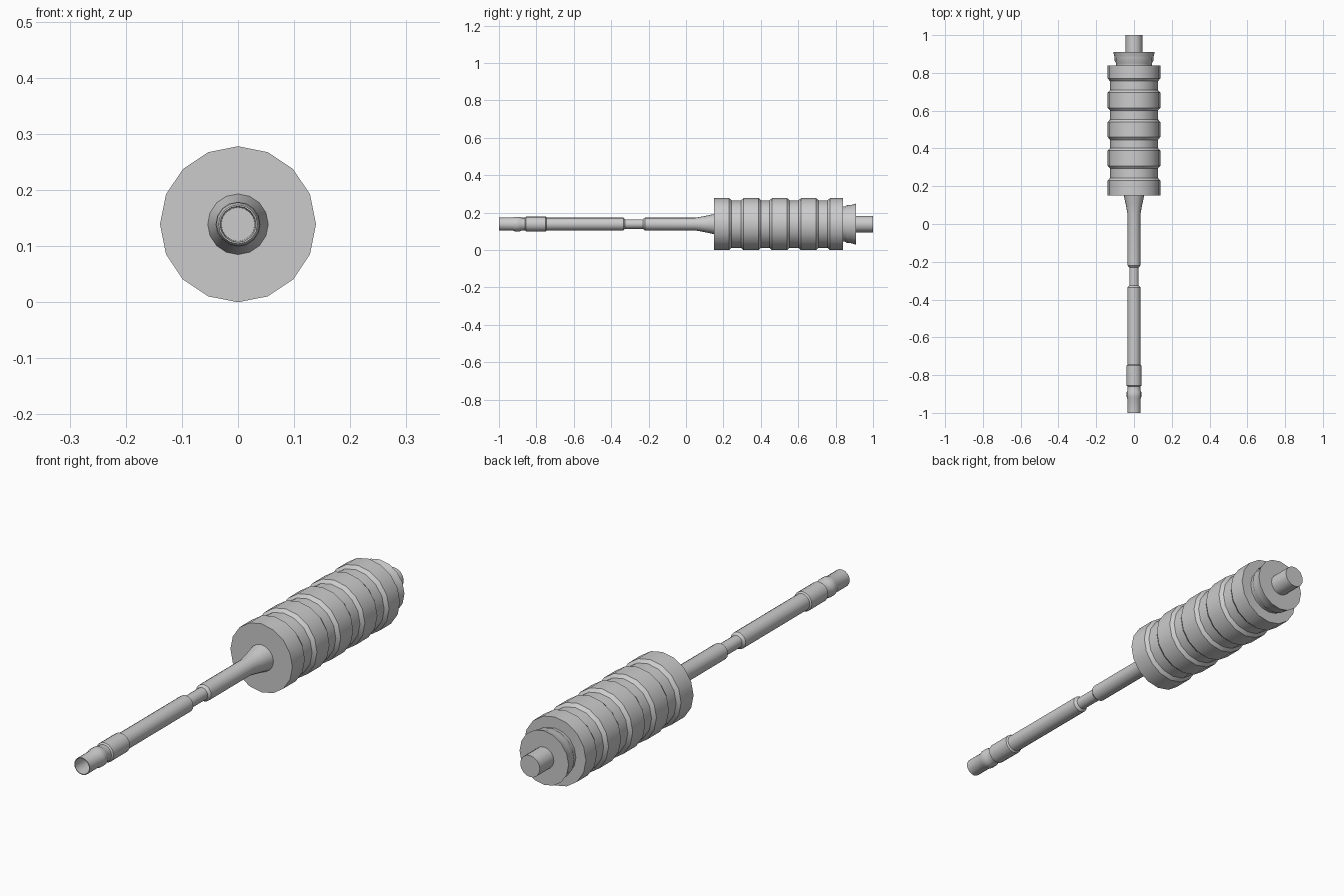
import bpy, bmesh, math

if "Cube" in bpy.data.objects:
    bpy.data.objects.remove(bpy.data.objects["Cube"])

SIDES = 16
AXIS_Z = 0.139


def lathe(name, profile):
    """Revolve (y, radius) points about the tool's long axis; radius 0 closes an end."""
    bm = bmesh.new()
    rings = []
    for y, r in profile:
        if r == 0:
            rings.append([bm.verts.new((0, y, AXIS_Z))] * SIDES)
        else:
            rings.append([bm.verts.new((r * math.cos(2 * math.pi * i / SIDES), y,
                                        AXIS_Z + r * math.sin(2 * math.pi * i / SIDES)))
                          for i in range(SIDES)])
    for a, b in zip(rings, rings[1:]):
        for i in range(SIDES):
            j = (i + 1) % SIDES
            bm.faces.new(list(dict.fromkeys((a[i], a[j], b[j], b[i]))))
    bmesh.ops.recalc_face_normals(bm, faces=bm.faces)
    mesh = bpy.data.meshes.new(name)
    bm.to_mesh(mesh)
    bm.free()
    obj = bpy.data.objects.new(name, mesh)
    bpy.context.collection.objects.link(obj)
    bpy.context.view_layer.objects.active = obj
    bpy.ops.object.select_all(action='DESELECT')
    obj.select_set(True)
    bpy.ops.object.shade_smooth_by_angle(angle=math.radians(35))
    return obj


# Hollow tip, collar, necked shaft and flare into the grip
lathe("shaft", [
    (-0.90, 0), (-0.90, 0.030), (-1.0, 0.032), (-1.0, 0.035),
    (-0.925, 0.035), (-0.915, 0.039), (-0.89, 0.039), (-0.88, 0.034),
    (-0.86, 0.034), (-0.855, 0.040), (-0.75, 0.040), (-0.745, 0.034),
    (-0.335, 0.034), (-0.325, 0.025), (-0.23, 0.025), (-0.22, 0.034),
    (0.05, 0.034), (0.10, 0.043), (0.15, 0.054), (0.15, 0)])

# Ribbed grip: five wide bands with shallow grooves between
grip = [(0.15, 0)]
for start, end in [(0.15, 0.23), (0.308, 0.388), (0.46, 0.54), (0.615, 0.695), (0.77, 0.84)]:
    if start > 0.15:
        grip.append((start - 0.014, 0.127))
    grip += [(start, 0.139), (end, 0.139)]
    if end < 0.84:
        grip.append((end + 0.014, 0.127))
grip.append((0.84, 0))
lathe("grip", grip)

# Stepped end collar
lathe("end_collar", [(0.84, 0), (0.84, 0.094), (0.85, 0.094), (0.862, 0.102),
                     (0.882, 0.102), (0.892, 0.105), (0.91, 0.110), (0.91, 0)])

# Short stub at the back
lathe("end_stub", [(0.91, 0), (0.91, 0.044), (1.0, 0.044), (1.0, 0)])
